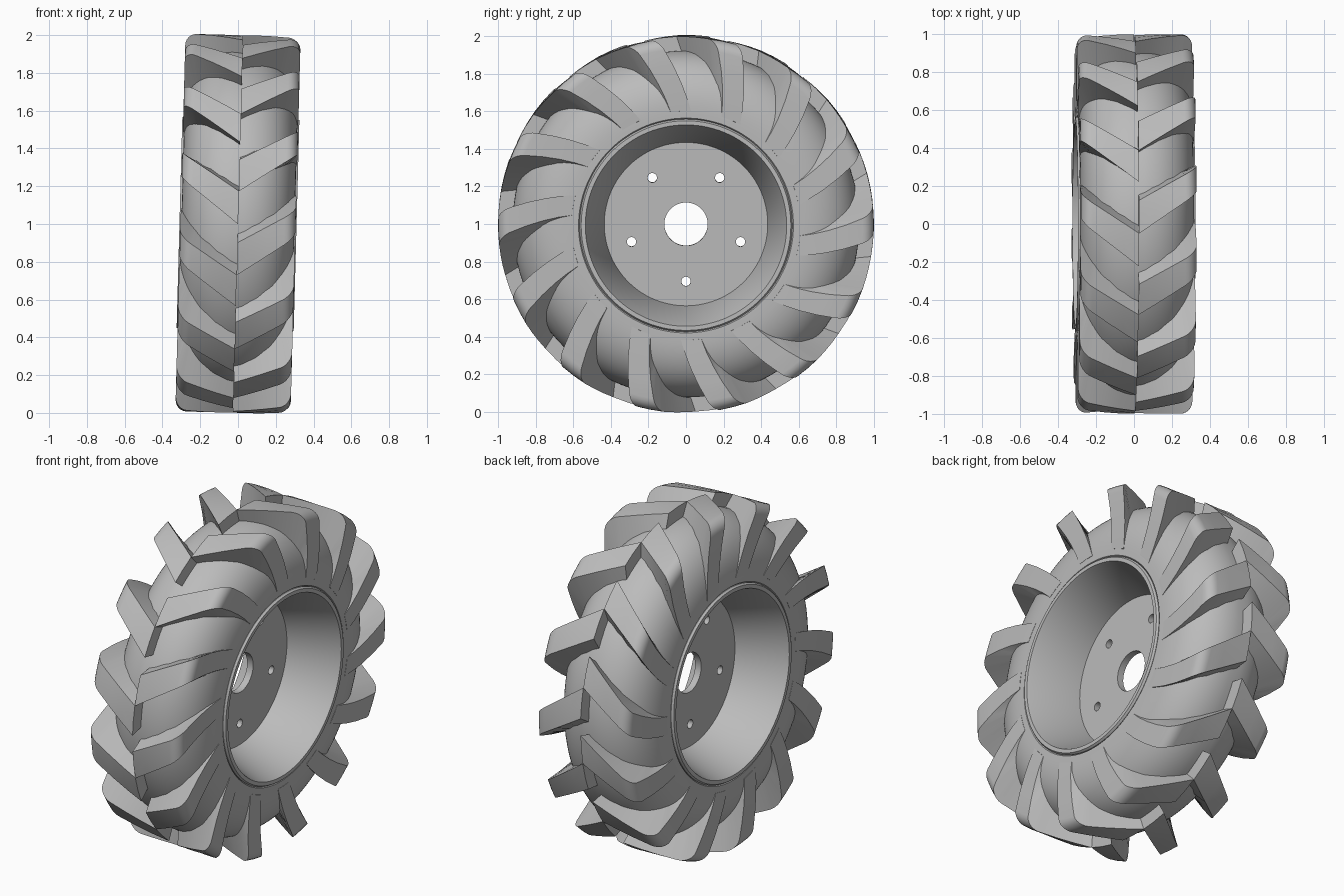
import bpy, bmesh
from math import sin, cos, pi, radians, sqrt

cube = bpy.data.objects.get("Cube")
if cube:
    bpy.data.objects.remove(cube, do_unlink=True)

LUGS = 14            # lugs on each half of the tread
LEAN = 0.027         # slight sideways lean of the whole wheel

grey = bpy.data.materials.new("plain_grey")
grey.use_nodes = True
grey.diffuse_color = (0.5, 0.5, 0.5, 1)
grey.node_tree.nodes["Principled BSDF"].inputs["Base Color"].default_value = (0.5, 0.5, 0.5, 1)


def spot(x, r, t):
    """Point on the wheel: axle along x, angle from the front going up."""
    return (x, -r * cos(t), r * sin(t))


def finish(name, bm, angle=30):
    bmesh.ops.recalc_face_normals(bm, faces=bm.faces)
    mesh = bpy.data.meshes.new(name)
    bm.to_mesh(mesh)
    bm.free()
    obj = bpy.data.objects.new(name, mesh)
    bpy.context.collection.objects.link(obj)
    mesh.materials.append(grey)
    obj.location.z = 1
    obj.rotation_euler.y = LEAN
    if angle:
        bpy.ops.object.select_all(action='DESELECT')
        obj.select_set(True)
        bpy.context.view_layer.objects.active = obj
        bpy.ops.object.shade_smooth_by_angle(angle=radians(angle))
    return obj


def bridge(bm, a, b):
    for i in range(len(a)):
        j = (i + 1) % len(a)
        bm.faces.new((a[i], a[j], b[j], b[i]))


def lathe(name, profile, angle=30, steps=112):
    """Spin a closed (x, radius) profile around the axle."""
    bm = bmesh.new()
    rings = [[bm.verts.new(spot(x, r, 2 * pi * k / steps)) for x, r in profile]
             for k in range(steps)]
    for k in range(steps):
        bridge(bm, rings[k], rings[(k + 1) % steps])
    return finish(name, bm, angle)


def mirrored(half):
    return half + [(-x, r) for x, r in reversed(half)]


# Tire carcass: full rounded crown, narrow bead
FULL = 2 / 2.25
crown = [(0.3 * cos(pi * k / 40) ** FULL, 0.6 + 0.323 * sin(pi * k / 40) ** FULL)
         for k in range(20)]
lathe("tire_carcass", mirrored([(0.27, 0.55), (0.3, 0.572)] + crown))

# Rim: lip on both sides, tapering in to the central disc
lathe("rim", mirrored([(0.02, 0.435), (0.296, 0.53), (0.31, 0.536), (0.31, 0.558),
                       (0.298, 0.566), (0.02, 0.5)]))

# Central disc with axle hole, flat shaded
disc = lathe("wheel_disc", mirrored([(0.02, 0.115), (0.02, 0.45)]), angle=0)

# Five bolt holes
bm = bmesh.new()
for k in range(5):
    t = -pi / 2 + 2 * pi * k / 5
    ends = [[bm.verts.new((x, 0.305 * cos(t) + 0.025 * cos(a * pi / 12),
                           0.305 * sin(t) + 0.025 * sin(a * pi / 12))) for a in range(24)]
            for x in (-0.1, 0.1)]
    bridge(bm, *ends)
    for end in ends:
        bm.faces.new(end)
cutter = finish("bolt_hole_cutter", bm, angle=0)
cutter.hide_render = True
cutter.hide_viewport = True
cutter.display_type = 'WIRE'
holes = disc.modifiers.new("bolt_holes", 'BOOLEAN')
holes.operation = 'DIFFERENCE'
holes.solver = 'EXACT'
holes.object = cutter

# Lug outline: flat tread, rounded shoulder, flat side running down to the bead
HALF, ROUND = 0.305, 0.06
outline = [(0, 1), (0.08, 1), (0.16, 1)]
outline += [(HALF - ROUND + ROUND * sin(a * pi / 12), 1 - ROUND + ROUND * cos(a * pi / 12))
            for a in range(7)]
outline += [(HALF, 0.85), (HALF, 0.76), (0.304, 0.68), (0.301, 0.61)]


def lug_point(side, sweep, x, r, start, across, flare=0):
    """Swept position: the lug trails back towards its outer end."""
    half = 0.088 - 0.06 * x - 0.04 * (1 - r) + flare
    t = start + radians(sweep * x + 26 * (1 - r)) + across * half / r
    return spot(side * x, r, t)


def tread(name, side, offset, sweep):
    bm = bmesh.new()
    for k in range(LUGS):
        start = radians(offset) + 2 * pi * k / LUGS
        rings = []
        for i, (x, r) in enumerate(outline):
            # root of the lug, buried in the carcass
            f = i / (len(outline) - 1)
            bx = min(x, 0.25) * 0.9
            br = min(r, 0.57 + 0.3 * sqrt(1 - (bx / 0.3) ** 2)) * (1 - f) + 0.6 * f
            pts = [lug_point(side, sweep, x, r, start, c) for c in (-1, 0, 1)]
            pts += [lug_point(side, sweep, bx, br, start, c, 0.008) for c in (1, -1)]
            rings.append([bm.verts.new(p) for p in pts])
        for a, b in zip(rings, rings[1:]):
            bridge(bm, a, b)
        bm.faces.new(rings[0])
        bm.faces.new(rings[-1])
    finish(name, bm, 35)


# The two halves of the tread are staggered by about half a pitch
tread("right_tread_lugs", -1, 5, 41)
tread("left_tread_lugs", 1, 15, 36)
